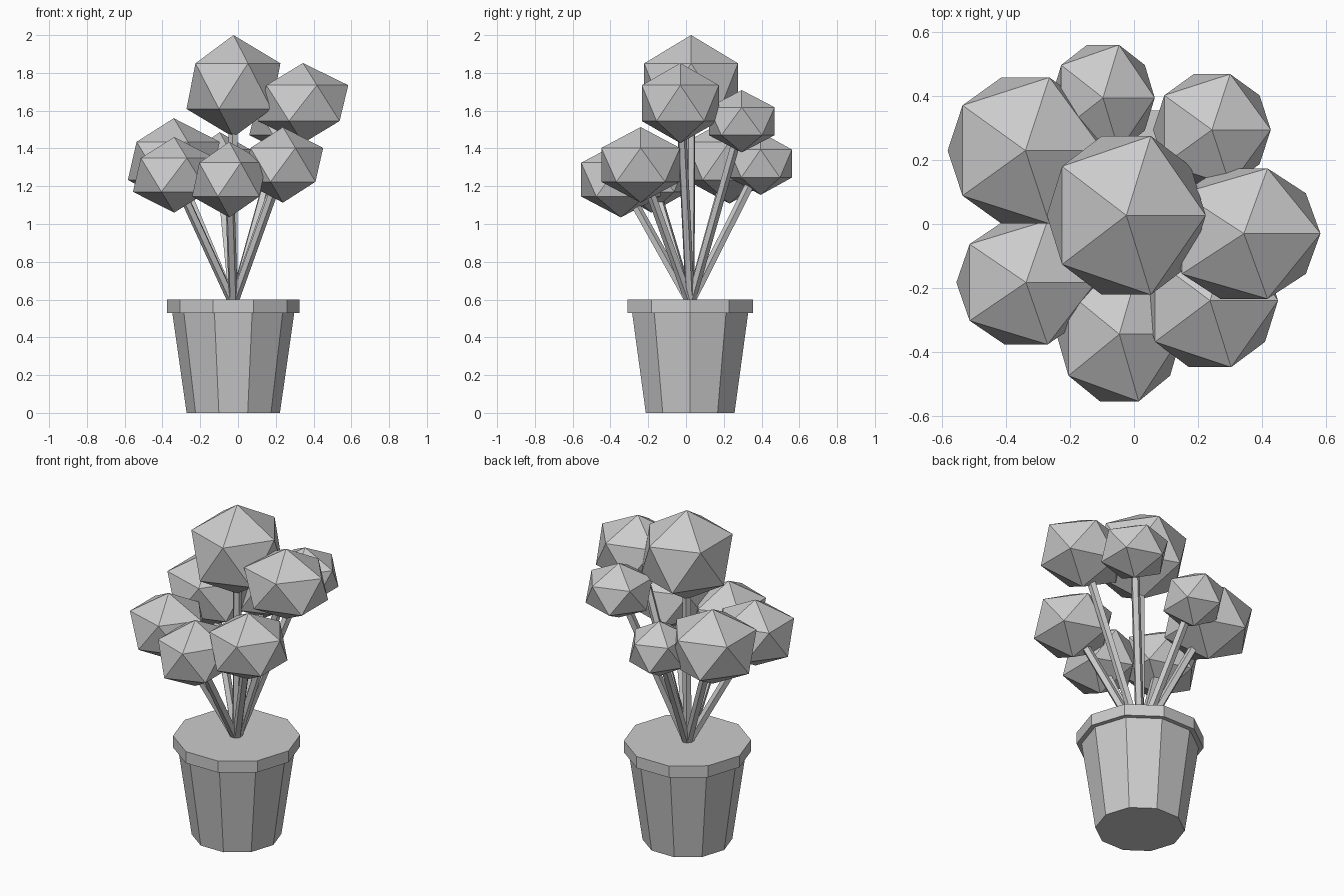
import bpy, bmesh, math
from mathutils import Vector

if "Cube" in bpy.data.objects:
    bpy.data.objects.remove(bpy.data.objects["Cube"])

CX, CY = -0.025, 0.022   # pot axis


def finish(bm, name):
    bmesh.ops.recalc_face_normals(bm, faces=bm.faces)
    me = bpy.data.meshes.new(name)
    bm.to_mesh(me)
    bm.free()
    ob = bpy.data.objects.new(name, me)
    bpy.context.collection.objects.link(ob)
    return ob


# Ten-sided pot: rings of (radius, height), capped at both ends
bm = bmesh.new()
N = 10
rings = []
for r, z in [(0.247, 0), (0.323, 0.53), (0.35, 0.53), (0.35, 0.6)]:
    rings.append([bm.verts.new((CX + r * math.cos(i * math.tau / N),
                                CY + r * math.sin(i * math.tau / N), z)) for i in range(N)])
for a, b in zip(rings, rings[1:]):
    for i in range(N):
        j = (i + 1) % N
        bm.faces.new((a[i], a[j], b[j], b[i]))
bm.faces.new(rings[0])
bm.faces.new(rings[-1])
finish(bm, "pot")

# Foliage balls: centre and radii along each axis
balls = [
    ((-0.024, 0.027, 1.73), (0.278, 0.292, 0.27)),
    ((-0.34, 0.23, 1.334), (0.272, 0.269, 0.226)),
    ((-0.097, 0.395, 1.32), (0.181, 0.195, 0.166)),
    ((0.244, 0.295, 1.544), (0.206, 0.205, 0.165)),
    ((0.344, -0.03, 1.64), (0.268, 0.24, 0.212)),
    ((0.238, -0.24, 1.313), (0.238, 0.245, 0.2)),
    ((-0.046, -0.345, 1.235), (0.22, 0.247, 0.2)),
    ((-0.338, -0.183, 1.26), (0.244, 0.228, 0.2)),
]

base = Vector((CX, CY, 0.58))
for k, (c, s) in enumerate(balls, 1):
    # Faceted ball
    bm = bmesh.new()
    bmesh.ops.create_icosphere(bm, subdivisions=1, radius=1)
    ob = finish(bm, f"foliage_ball_{k}")
    ob.location, ob.scale = c, s

    # Stem from the soil to the ball centre
    d = Vector(c) - base
    bm = bmesh.new()
    bmesh.ops.create_cone(bm, cap_ends=True, segments=5, radius1=0.025,
                          radius2=0.025, depth=d.length)
    ob = finish(bm, f"stem_{k}")
    ob.location = base + d / 2
    ob.rotation_mode = 'QUATERNION'
    ob.rotation_quaternion = d.to_track_quat('Z', 'Y')
